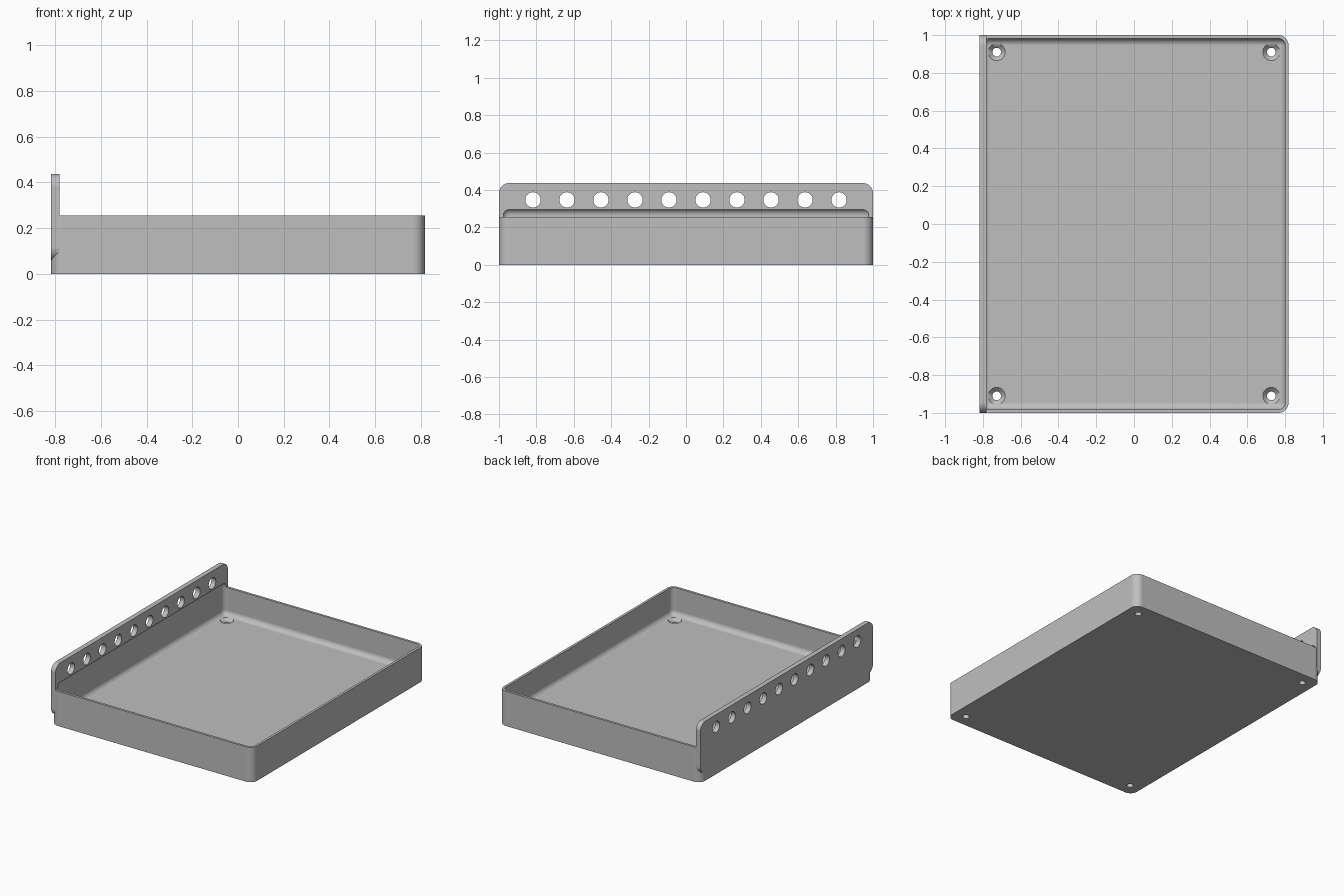
import bpy
import bmesh
from mathutils import Matrix, Vector

cube = bpy.data.objects.get("Cube")
if cube:
    bpy.data.objects.remove(cube, do_unlink=True)

HALF_X, HALF_Y = 0.818, 1.0
WALL, RAIL, FLOOR, RIM = 0.018, 0.036, 0.055, 0.255

grey = bpy.data.materials.new("plain_grey")
grey.use_nodes = True
colour = (0.52, 0.52, 0.52, 1)
grey.diffuse_color = colour
grey.node_tree.nodes["Principled BSDF"].inputs["Base Color"].default_value = colour


def finish(name, bm):
    bmesh.ops.recalc_face_normals(bm, faces=bm.faces)
    mesh = bpy.data.meshes.new(name)
    bm.to_mesh(mesh)
    bm.free()
    mesh.materials.append(grey)
    obj = bpy.data.objects.new(name, mesh)
    bpy.context.collection.objects.link(obj)
    return obj


def rounded_box(name, low, high, radius, axis=None):
    """Box whose edges along one axis (or all edges) are rounded."""
    low, high = Vector(low), Vector(high)
    bm = bmesh.new()
    bmesh.ops.create_cube(bm, size=1)
    for v in bm.verts:
        v.co = (low + high) / 2 + v.co * (high - low)
    edges = [e for e in bm.edges if axis is None or
             abs((e.verts[0].co - e.verts[1].co).normalized()[axis]) > 0.9]
    bmesh.ops.bevel(bm, geom=edges, offset=radius, segments=8,
                    profile=0.5, affect='EDGES')
    return finish(name, bm)


def cone(name, centre, r1, r2, depth, turn=Matrix()):
    bm = bmesh.new()
    bmesh.ops.create_cone(bm, cap_ends=True, segments=40, radius1=r1, radius2=r2,
                          depth=depth, matrix=Matrix.Translation(centre) @ turn)
    return finish(name, bm)


def combine(target, other, operation):
    other.hide_render = True
    mod = target.modifiers.new("combine", 'BOOLEAN')
    mod.operation, mod.solver, mod.object = operation, 'EXACT', other
    bpy.context.view_layer.objects.active = target
    bpy.ops.object.modifier_apply(modifier=mod.name)
    bpy.data.objects.remove(other, do_unlink=True)


# Tray body with the upright rail along its right side
tray = rounded_box("tray_with_rail", (-HALF_X, -HALF_Y, 0), (HALF_X, HALF_Y, RIM), 0.054, 2)
rail = rounded_box("rail", (-HALF_X, -HALF_Y, 0.06), (RAIL - HALF_X, HALF_Y, 0.437), 0.056, 0)
combine(tray, rail, 'UNION')

# Filleted cavity, which also undercuts the rail slightly
cavity = rounded_box("cavity", (WALL - HALF_X, WALL - HALF_Y, FLOOR),
                     (HALF_X - WALL, HALF_Y - WALL, 0.3), 0.036)
combine(tray, cavity, 'DIFFERENCE')

# Row of round holes through the rail
sideways = Matrix.Rotation(1.5707963, 4, 'Y')
for i in range(10):
    y = (i - 4.5) * 2 / 11
    combine(tray, cone("rail_hole", (-HALF_X, y, 0.347), 0.041, 0.041, 0.2, sideways),
            'DIFFERENCE')

# Countersunk screw holes in the floor corners
for x in (-0.727, 0.727):
    for y in (-0.91, 0.91):
        combine(tray, cone("screw_hole", (x, y, 0.02), 0.023, 0.023, 0.1), 'DIFFERENCE')
        combine(tray, cone("countersink", (x, y, 0.045), 0.021, 0.05, 0.03), 'DIFFERENCE')

# Smooth fillets with flat large faces
bpy.ops.object.select_all(action='DESELECT')
tray.select_set(True)
bpy.context.view_layer.objects.active = tray
bpy.ops.object.shade_smooth_by_angle(angle=0.55)
weighted = tray.modifiers.new("flat_panels", 'WEIGHTED_NORMAL')
weighted.keep_sharp = True
